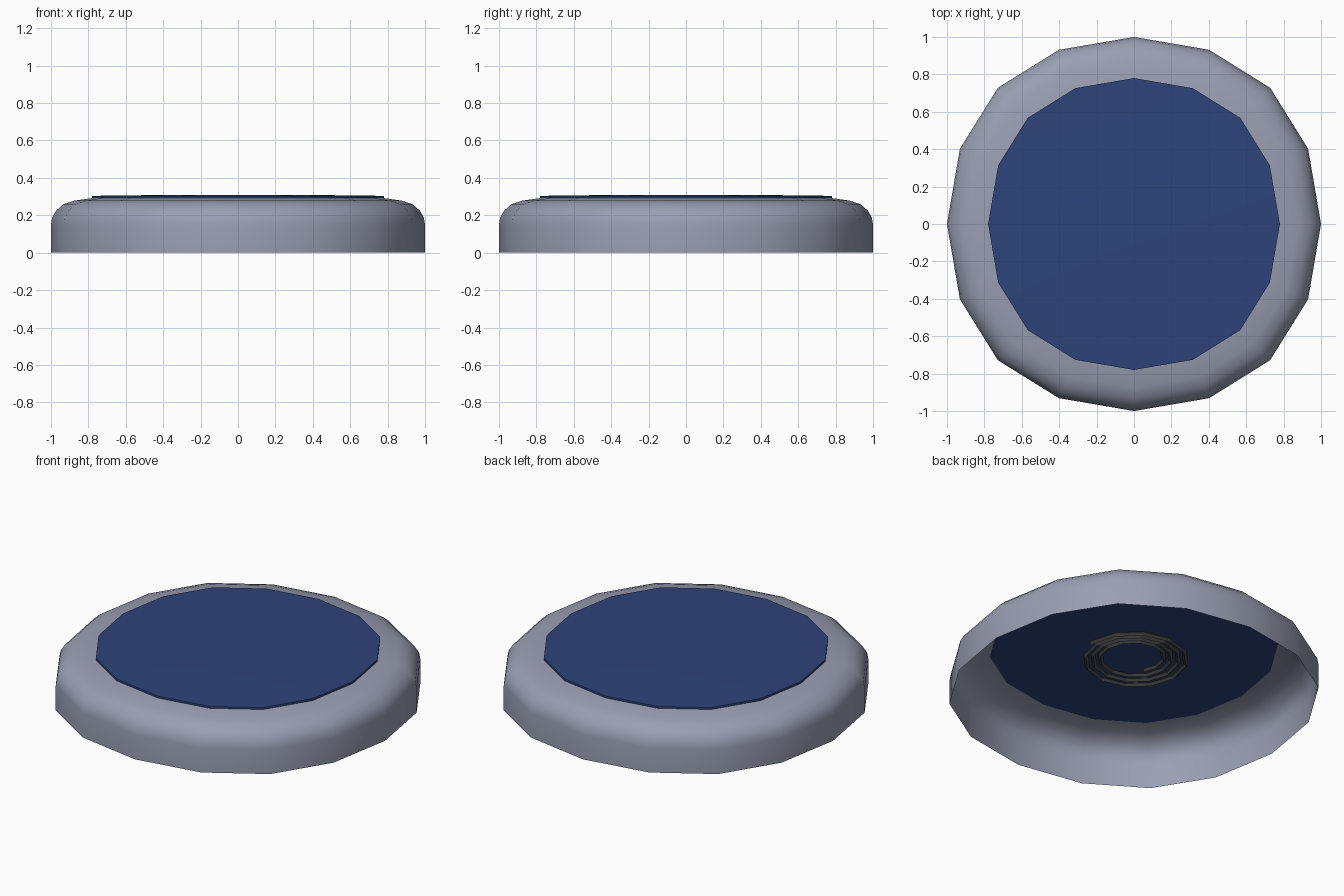
import bpy, bmesh, math

if "Cube" in bpy.data.objects:
    bpy.data.objects.remove(bpy.data.objects["Cube"])


def material(name, rgb):
    m = bpy.data.materials.new(name)
    m.diffuse_color = (*rgb, 1)
    m.use_nodes = True
    m.node_tree.nodes["Principled BSDF"].inputs["Base Color"].default_value = m.diffuse_color
    return m


GREY = material("cool grey", (0.32, 0.345, 0.45))
BLUE = material("navy blue", (0.027, 0.056, 0.195))
DARK = material("charcoal", (0.06, 0.06, 0.06))

# Sixteen-sided outline, slightly squarer than a circle (one quarter, turned four times)
QUARTER = [(1.0, 0.0), (0.931, 0.402), (0.728, 0.728), (0.402, 0.931)]
OUTLINE = []
for q in range(4):
    for x, y in QUARTER:
        for _ in range(q):
            x, y = -y, x
        OUTLINE.append((x, y))


def finish(name, bm, mat, smooth):
    mesh = bpy.data.meshes.new(name)
    bm.to_mesh(mesh)
    bm.free()
    mesh.materials.append(mat)
    ob = bpy.data.objects.new(name, mesh)
    bpy.context.collection.objects.link(ob)
    bpy.ops.object.select_all(action='DESELECT')
    ob.select_set(True)
    bpy.context.view_layer.objects.active = ob
    if smooth:
        bpy.ops.object.shade_smooth_by_angle(angle=math.radians(40))
    return ob


def loft(name, profile, mat, caps=False):
    """Stack scaled outlines given as (radius, height) and bridge them."""
    bm = bmesh.new()
    rings = [[bm.verts.new((x * r, y * r, z)) for x, y in OUTLINE] for r, z in profile]
    n = len(OUTLINE)
    for a, b in zip(rings, rings[1:]):
        for i in range(n):
            j = (i + 1) % n
            bm.faces.new((a[i], a[j], b[j], b[i]))
    if caps:
        bm.faces.new(rings[0][::-1])
        bm.faces.new(rings[-1])
    return finish(name, bm, mat, True)


# Rounded open shell
loft("shell", [(1.0, 0.0), (1.0, 0.15), (0.993, 0.19), (0.972, 0.225), (0.935, 0.258),
               (0.877, 0.278), (0.78, 0.292)], GREY)

# Thin, faintly domed top pad
loft("top_pad", [(0.78, 0.288), (0.78, 0.304), (0.375, 0.309)], BLUE, caps=True)

# Spiral spring hanging under the pad
TURNS, STEPS, HALF = 3.6, 12, 0.014
bm = bmesh.new()
count = int(TURNS * STEPS)
sections = []
for i in range(count + 1):
    t = i / count
    a = 2 * math.pi * i / STEPS
    r = 0.31 - 0.15 * t
    z = 0.228 + 0.025 * t
    sections.append([bm.verts.new(((r + dr) * math.cos(a), (r + dr) * math.sin(a), z + dz))
                     for dr, dz in ((HALF, 0), (0, HALF), (-HALF, 0), (0, -HALF))])
for s, e in zip(sections, sections[1:]):
    for k in range(4):
        m = (k + 1) % 4
        bm.faces.new((s[k], e[k], e[m], s[m]))
bm.faces.new(sections[0])
bm.faces.new(sections[-1][::-1])
bmesh.ops.recalc_face_normals(bm, faces=bm.faces)
finish("spiral_spring", bm, DARK, False)
